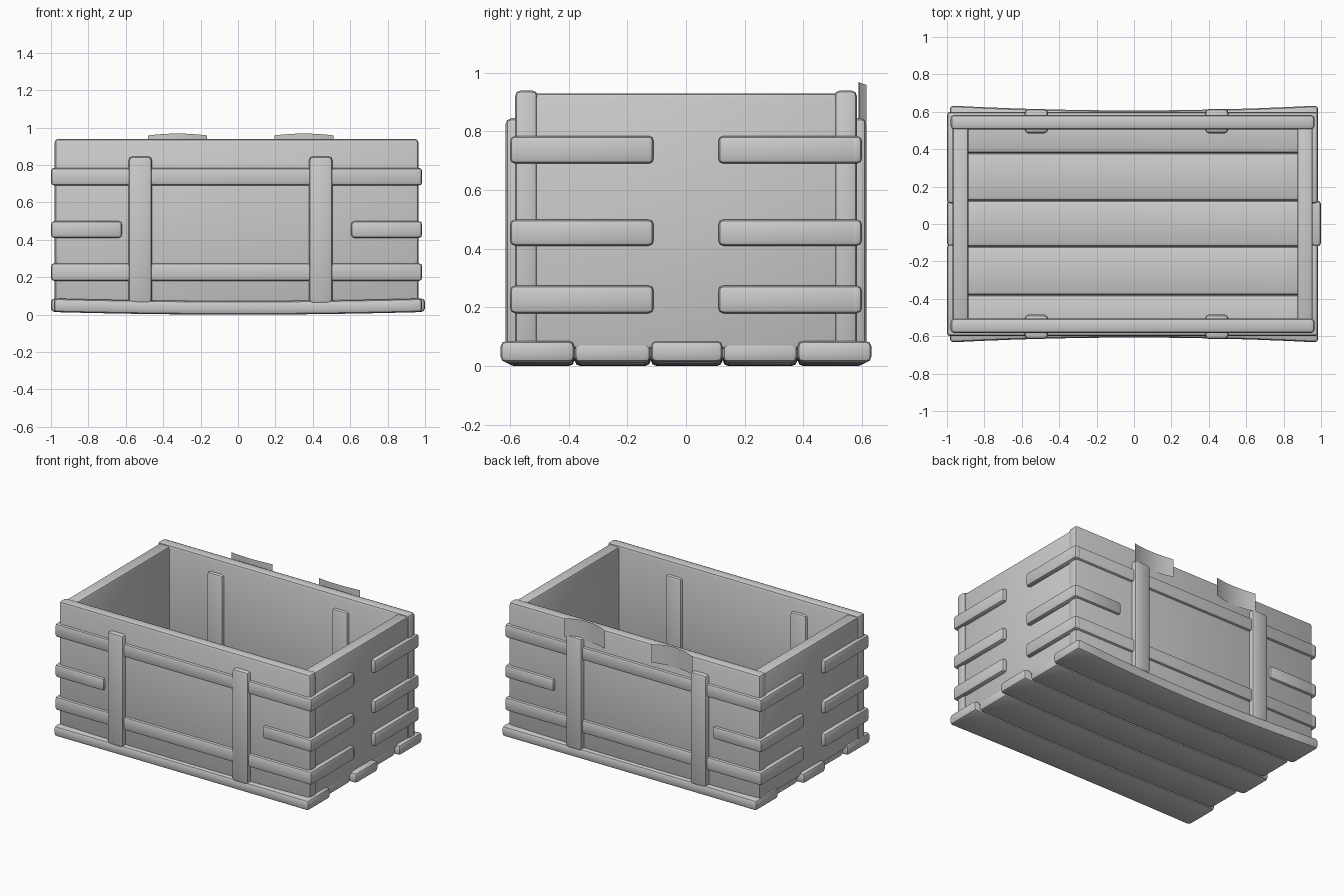
import bpy, bmesh

if "Cube" in bpy.data.objects:
    bpy.data.objects.remove(bpy.data.objects["Cube"])

def finish(ob, bevel=0.0, segs=2):
    bpy.context.view_layer.objects.active = ob
    ob.select_set(True)
    if bevel:
        m = ob.modifiers.new("bevel", 'BEVEL')
        m.width, m.segments, m.limit_method = bevel, segs, 'ANGLE'
        bpy.ops.object.modifier_apply(modifier=m.name)
    bpy.ops.object.shade_smooth_by_angle(angle=0.7)
    ob.select_set(False)

def box(name, x, y, z, bevel=0.018, cuts=0, warp=None):
    bm = bmesh.new()
    bmesh.ops.create_cube(bm, size=1)
    for v in bm.verts:
        v.co = [(a[0] + a[1]) / 2 + c * (a[1] - a[0]) for a, c in zip((x, y, z), v.co)]
    if cuts:
        along_x = [e for e in bm.edges if abs(e.verts[0].co.x - e.verts[1].co.x) > 0.01]
        bmesh.ops.subdivide_edges(bm, edges=along_x, cuts=cuts)
    if warp:
        for v in bm.verts:
            warp(v.co)
    me = bpy.data.meshes.new(name)
    bm.to_mesh(me)
    bm.free()
    ob = bpy.data.objects.new(name, me)
    bpy.context.collection.objects.link(ob)
    finish(ob, bevel)
    return ob

# Bowed floor planks with staggered ends
def bow(co):
    co.z += 0.014 * co.x ** 2
    if abs(co.y) > 0.5:
        co.y += (0.027 if co.y > 0 else -0.027) * co.x ** 2

edges = [-0.607, -0.38, -0.12, 0.125, 0.38, 0.607]
ends = [(-0.985, 0.985), (-0.955, 0.955), (-1.0, 1.0), (-0.955, 0.955), (-0.985, 0.985)]
for i, e in enumerate(ends):
    box("floor_plank", e, (edges[i], edges[i + 1]), (0.0, 0.073), 0.02, 10, bow)

# Walls
for s in (-1, 1):
    box("long_wall", (-0.98, 0.965), sorted((s * 0.505, s * 0.583)), (0.06, 0.94), 0.02)
box("left_wall", (-0.97, -0.885), (-0.53, 0.53), (0.06, 0.93), 0.015)
box("right_wall", (0.873, 0.955), (-0.53, 0.53), (0.06, 0.93), 0.015)

# Bands wrapping the corners, and through straps
bands = [(0.18, 0.275), (0.41, 0.5), (0.69, 0.785)]
for s in (-1, 1):
    y = sorted((s * 0.6, s * 0.555))
    for i, z in enumerate(bands):
        if i == 1:
            box("corner_band", (-1.0, -0.62), y, z)
            box("corner_band", (0.605, 0.985), y, z)
        else:
            box("long_band", (-1.0, 0.985), y, z)
        side_y = sorted((s * 0.11, s * 0.6))
        box("side_band", (-1.0, -0.945), side_y, z)
        box("side_band", (0.93, 0.985), side_y, z)
    for x in ((-0.585, -0.46), (0.38, 0.505)):
        box("upright_strap", x, sorted((s * 0.485, s * 0.615)), (0.06, 0.845), 0.02)

# Thin curved hinge leaves on the back rim
for cx in (-0.3225, 0.3525):
    n = 8
    verts, faces = [], []
    for i in range(n + 1):
        t = -1 + 2 * i / n
        yy = 0.588 + 0.028 * t * t
        verts += [(cx + 0.158 * t, yy, 0.83), (cx + 0.158 * t, yy, 0.968 - 0.01 * t * t)]
    for i in range(n):
        a = 2 * i
        faces.append((a, a + 1, a + 3, a + 2))
    me = bpy.data.meshes.new("hinge_leaf")
    me.from_pydata(verts, [], faces)
    ob = bpy.data.objects.new("hinge_leaf", me)
    bpy.context.collection.objects.link(ob)
    finish(ob)
